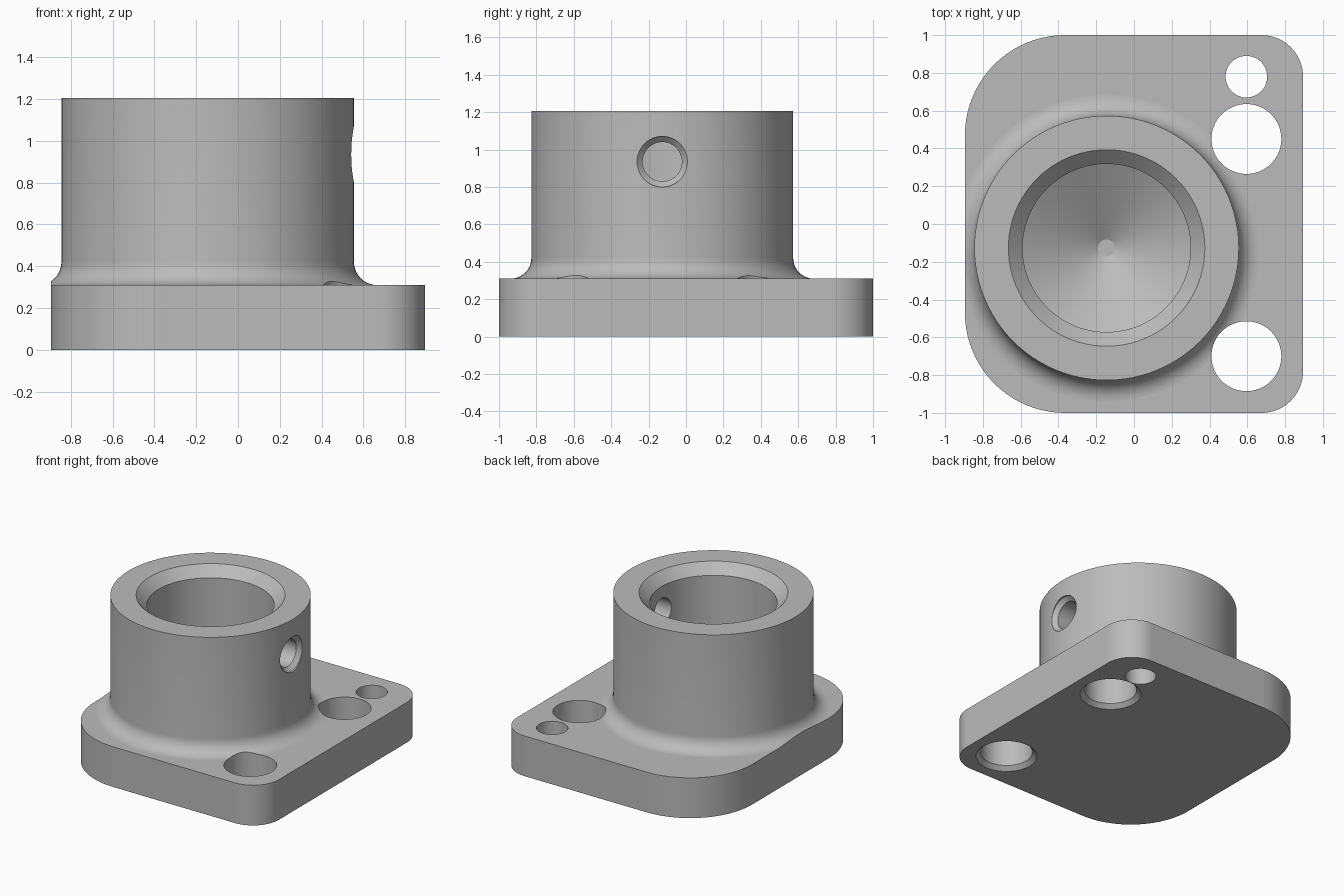
import bpy
import bmesh
from math import sin, cos, pi, radians
from mathutils import Matrix

cube = bpy.data.objects.get("Cube")
if cube:
    bpy.data.objects.remove(cube, do_unlink=True)

HALF_X, HALF_Y, PLATE_TOP = 0.895, 1.0, 0.31
BOSS_X, BOSS_Y, BOSS_R, BOSS_TOP = -0.145, -0.127, 0.70, 1.205
FILLET = 0.11
HOLE_X = 0.595

metal = bpy.data.materials.new("plain grey metal")
metal.use_nodes = True
metal.diffuse_color = (0.5, 0.5, 0.5, 1)
metal.node_tree.nodes["Principled BSDF"].inputs["Base Color"].default_value = (0.5, 0.5, 0.5, 1)


def loft(name, rings, matrix=Matrix()):
    """Closed solid skinned through rings of points, capped at both ends."""
    bm = bmesh.new()
    loops = [[bm.verts.new(p) for p in ring] for ring in rings]
    n = len(loops[0])
    for a, b in zip(loops, loops[1:]):
        for i in range(n):
            j = (i + 1) % n
            bm.faces.new((a[i], a[j], b[j], b[i]))
    bm.faces.new(loops[0])
    bm.faces.new(loops[-1])
    bmesh.ops.recalc_face_normals(bm, faces=bm.faces)
    bm.transform(matrix)
    mesh = bpy.data.meshes.new(name)
    bm.to_mesh(mesh)
    bm.free()
    mesh.materials.append(metal)
    obj = bpy.data.objects.new(name, mesh)
    bpy.context.collection.objects.link(obj)
    return obj


def lathe(name, profile, matrix, sides=96):
    """Turned solid from (radius, height) pairs."""
    angles = [2 * pi * i / sides for i in range(sides)]
    return loft(name, [[(r * cos(a), r * sin(a), z) for a in angles]
                       for r, z in profile], matrix)


def plate(name, bottom, top, steps=20):
    """Rectangle with large corners on -x and small corners on +x."""
    points = []
    for k, (sx, sy) in enumerate([(1, 1), (-1, 1), (-1, -1), (1, -1)]):
        r = 0.22 if sx > 0 else 0.53
        for i in range(steps + 1):
            a = pi / 2 * (k + i / steps)
            points.append((sx * (HALF_X - r) + r * cos(a),
                           sy * (HALF_Y - r) + r * sin(a)))
    return loft(name, [[(x, y, z) for x, y in points] for z in (bottom, top)])


def combine(target, tool, operation):
    """Apply an exact boolean and discard the tool."""
    tool.hide_render = True
    mod = target.modifiers.new(operation, 'BOOLEAN')
    mod.operation, mod.solver, mod.object = operation, 'EXACT', tool
    bpy.context.view_layer.objects.active = target
    bpy.ops.object.modifier_apply(modifier=mod.name)
    bpy.data.objects.remove(tool, do_unlink=True)


boss_axis = Matrix.Translation((BOSS_X, BOSS_Y, 0))

# Boss with a concave root fillet, trimmed to the plate outline
foot = BOSS_R + FILLET
arc = [(foot - FILLET * sin(a), PLATE_TOP + FILLET * (1 - cos(a)))
       for a in (pi / 2 * i / 10 for i in range(11))]
boss = lathe("boss", [(foot, 0.15)] + arc + [(BOSS_R, BOSS_TOP)], boss_axis)
combine(boss, plate("outline_trim", -0.2, 1.6), 'INTERSECT')

# Base flange joined to the boss
body = plate("flanged_socket", 0, PLATE_TOP)
combine(body, boss, 'UNION')

# Blind bore with a chamfered mouth and a conical floor
bore = [(0.045, 0.11), (0.445, 0.35), (0.445, BOSS_TOP - 0.075),
        (0.52, BOSS_TOP), (0.52, 1.4)]
combine(body, lathe("bore_cutter", bore, boss_axis), 'DIFFERENCE')

# Two mounting holes, countersunk from below
mount = [(0.216, -0.1), (0.216, 0), (0.185, 0.031), (0.185, 0.6)]
for y in (0.45, -0.70):
    combine(body, lathe("mount_cutter", mount, Matrix.Translation((HOLE_X, y, 0)), 64), 'DIFFERENCE')

# Small dowel hole
combine(body, lathe("dowel_cutter", [(0.11, -0.1), (0.11, 0.6)],
                    Matrix.Translation((HOLE_X, 0.78, 0)), 48), 'DIFFERENCE')

# Countersunk set-screw hole through the +x wall of the boss
screw = [(0.105, 0), (0.105, 0.657), (0.135, 0.687), (0.135, 0.9)]
side_axis = Matrix.Translation((BOSS_X, BOSS_Y, 0.935)) @ Matrix.Rotation(radians(90), 4, 'Y')
combine(body, lathe("screw_cutter", screw, side_axis, 48), 'DIFFERENCE')

# Smooth the turned surfaces and keep the true planes flat
bpy.ops.object.select_all(action='DESELECT')
body.select_set(True)
bpy.context.view_layer.objects.active = body
bpy.ops.object.shade_smooth_by_angle(angle=radians(25))
for face in body.data.polygons:
    if abs(face.normal.z) > 0.9995 or (face.area > 0.1 and abs(face.normal.z) < 0.01):
        face.use_smooth = False
